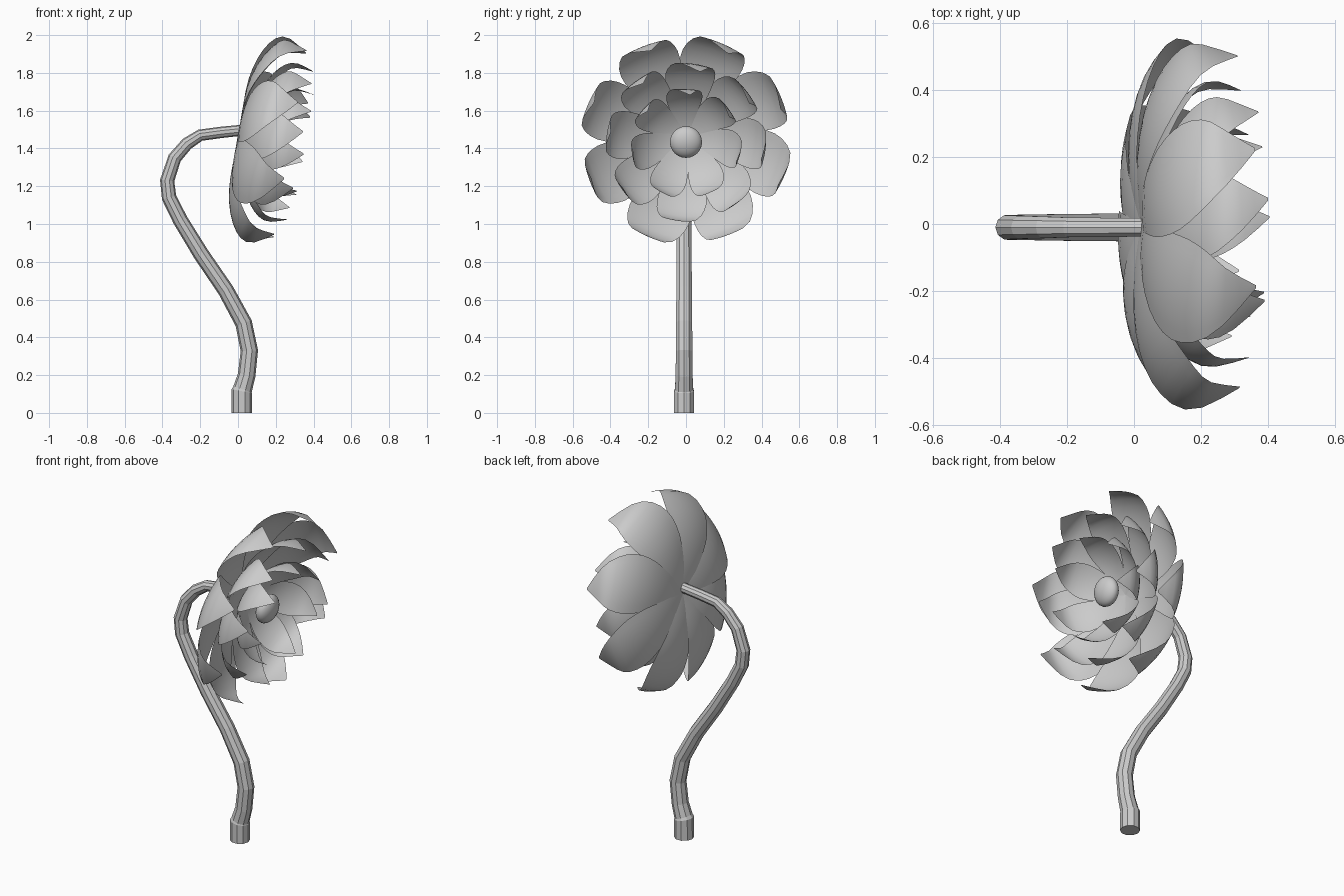
import bpy, bmesh, math
from mathutils import Vector, Matrix

if "Cube" in bpy.data.objects:
    bpy.data.objects.remove(bpy.data.objects["Cube"])

TILT = math.radians(10)
ORIGIN = Vector((0.02, 0, 1.47))
AXIS = Vector((math.cos(TILT), 0, -math.sin(TILT)))   # direction the bloom faces
UP = Vector((math.sin(TILT), 0, math.cos(TILT)))
SIDE = Vector((0, 1, 0))


def sample(pts, t):
    """Catmull-Rom point at t (0..1) through evenly spaced points."""
    n = len(pts) - 1
    i = min(int(t * n), n - 1)
    f = t * n - i
    b, c = Vector(pts[i]), Vector(pts[i + 1])
    a = Vector(pts[i - 1]) if i > 0 else 2 * b - c
    d = Vector(pts[i + 2]) if i + 2 <= n else 2 * c - b
    return 0.5 * (2 * b + (c - a) * f + (2 * a - 5 * b + 4 * c - d) * f * f
                  + (3 * b - a - 3 * c + d) * f ** 3)


# Petal half-width along its length
OUTLINE = [(0.08, 0), (0.5, 0), (0.88, 0), (1.0, 0), (0.72, 0), (0.03, 0)]


def petal_ring(name, profile, count, start, half_width, cup, roll, skew, nu=14, nv=8):
    """Ring of cupped petals; profile is (forward, radial) from base to tip."""
    bm = bmesh.new()
    for k in range(count):
        ang = math.radians(start) + math.tau * k / count
        rad = SIDE * math.cos(ang) + UP * math.sin(ang)
        tan = -SIDE * math.sin(ang) + UP * math.cos(ang)
        rows = []
        for i in range(nu + 1):
            u = i / nu
            p = sample(profile, u)
            d = sample(profile, min(u + 0.01, 1)) - sample(profile, max(u - 0.01, 0))
            d.normalize()
            w = half_width * sample(OUTLINE, u).x
            row = []
            for j in range(nv + 1):
                s = w * (2 * j / nv - 1)
                off = cup * s * s - roll * u * s
                a, r = p.x + d.y * off, p.y - d.x * off
                row.append(bm.verts.new(ORIGIN + AXIS * a + rad * r + tan * (s - skew * u ** 3)))
            rows.append(row)
        for r0, r1 in zip(rows, rows[1:]):
            for j in range(nv):
                bm.faces.new((r0[j], r0[j + 1], r1[j + 1], r1[j]))
    for f in bm.faces:
        f.smooth = True
    me = bpy.data.meshes.new(name)
    bm.to_mesh(me)
    bm.free()
    bpy.context.collection.objects.link(bpy.data.objects.new(name, me))


# Three rings of petals, tips swept clockwise
petal_ring("outer_petals", [(0, 0), (-.02, .17), (-.01, .33), (.04, .465), (.13, .55), (.26, .53)],
           8, 73, 0.165, 0.75, 0.15, 0.07)
petal_ring("middle_petals", [(.015, 0), (.02, .13), (.06, .26), (.12, .365), (.2, .42), (.315, .40)],
           8, 88, 0.13, 1.0, 0.15, 0.06)
petal_ring("inner_petals", [(.04, 0), (.06, .09), (.1, .18), (.16, .25), (.235, .29), (.34, .275)],
           7, 94, 0.095, 1.2, 0.15, 0.04)

# Flattened button in the middle of the bloom
bpy.ops.mesh.primitive_uv_sphere_add(segments=24, ring_count=14, radius=0.085)
button = bpy.context.object
button.name = "flower_centre"
button.matrix_world = (Matrix.Translation(ORIGIN + AXIS * 0.18 - UP * 0.005)
                       @ Matrix.Rotation(math.pi / 2 + TILT, 4, 'Y')
                       @ Matrix.Diagonal((1, 1, 0.6, 1)))
bpy.ops.object.shade_smooth()

# Faceted S-shaped stem: x, z, radius
PATH = [(.02, 0, .055), (.02, .115, .055), (.024, .125, .051), (.046, .2, .047), (.06, .33, .046),
        (.03, .475, .045), (-.065, .65, .043), (-.195, .84, .042), (-.305, 1.02, .04),
        (-.365, 1.14, .039), (-.375, 1.23, .038), (-.335, 1.35, .036), (-.27, 1.425, .034),
        (-.2, 1.47, .031), (-.09, 1.485, .03), (.025, 1.497, .029)]
curve = bpy.data.curves.new("stem", 'CURVE')
curve.dimensions = '3D'
curve.bevel_depth = 1
curve.bevel_resolution = 3
curve.use_fill_caps = True
spline = curve.splines.new('POLY')
spline.points.add(len(PATH) - 1)
for pt, (x, z, r) in zip(spline.points, PATH):
    pt.co = (x, -0.01, z, 1)
    pt.radius = r
spline.use_smooth = False
bpy.context.collection.objects.link(bpy.data.objects.new("stem", curve))
